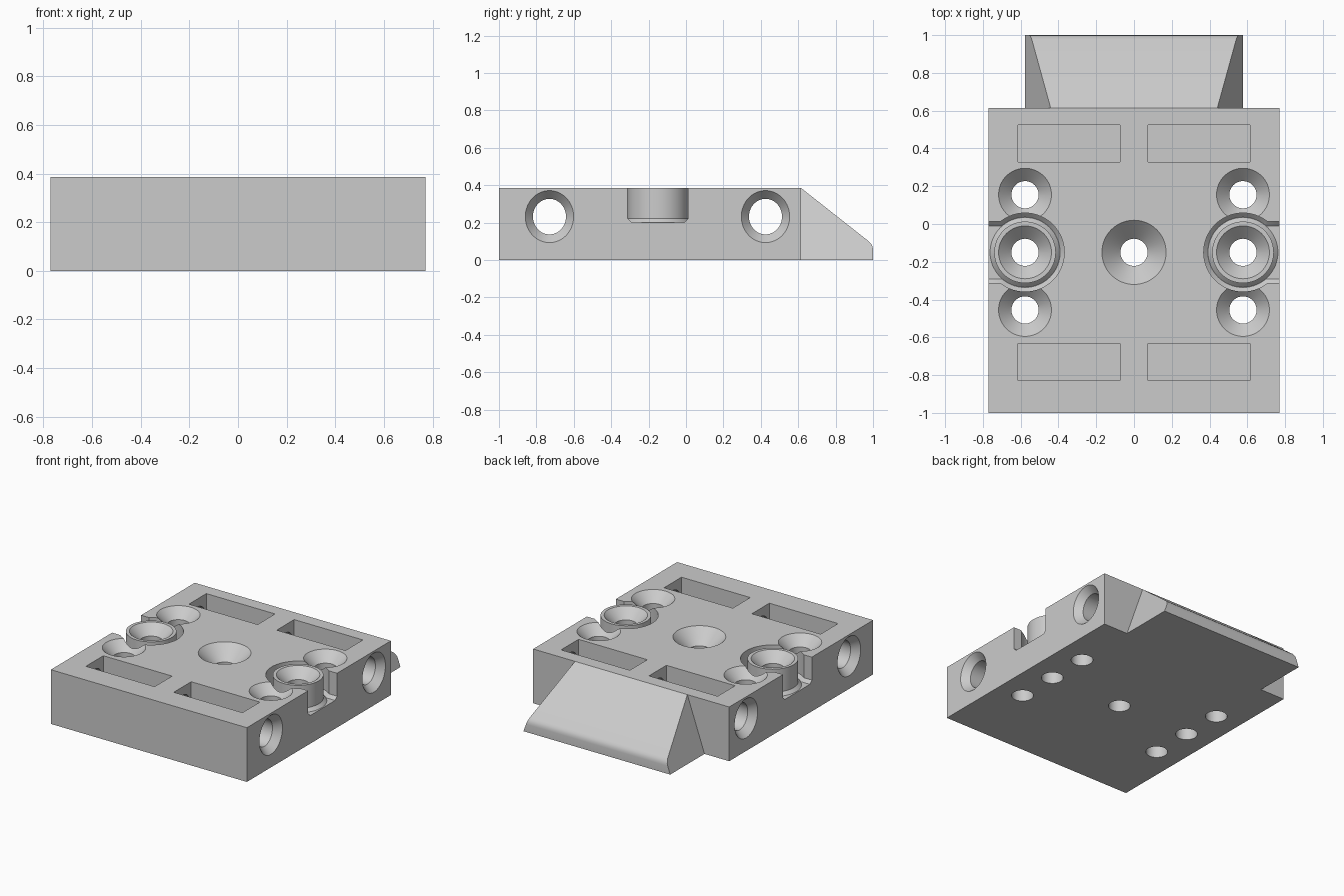
import bpy, bmesh, math
from mathutils import Matrix, Vector

cube = bpy.data.objects.get("Cube")
if cube:
    bpy.data.objects.remove(cube, do_unlink=True)

grey = bpy.data.materials.new("plain grey")
grey.use_nodes = True
grey.diffuse_color = (0.6, 0.6, 0.6, 1)
grey.node_tree.nodes["Principled BSDF"].inputs["Base Color"].default_value = (0.6, 0.6, 0.6, 1)

HALF_W, BACK, TOP = 0.77, 0.615, 0.385
HOLE_R, MID_Y, BOSS_X = 0.072, -0.15, 0.577


def finish(name, bm, matrix=Matrix()):
    bmesh.ops.transform(bm, matrix=matrix, verts=bm.verts)
    bmesh.ops.recalc_face_normals(bm, faces=bm.faces)
    mesh = bpy.data.meshes.new(name)
    bm.to_mesh(mesh)
    bm.free()
    mesh.materials.append(grey)
    obj = bpy.data.objects.new(name, mesh)
    bpy.context.collection.objects.link(obj)
    return obj


def box(name, x0, x1, y0, y1, z0, z1):
    bm = bmesh.new()
    bmesh.ops.create_cube(bm, size=1)
    m = Matrix.Translation(((x0 + x1) / 2, (y0 + y1) / 2, (z0 + z1) / 2))
    return finish(name, bm, m @ Matrix.Diagonal((x1 - x0, y1 - y0, z1 - z0, 1)))


def loft(name, rings, matrix=Matrix()):
    """Join matching rings of points and cap both ends."""
    bm = bmesh.new()
    rows = [[bm.verts.new(p) for p in ring] for ring in rings]
    n = len(rows[0])
    for a, b in zip(rows, rows[1:]):
        for i in range(n):
            j = (i + 1) % n
            bm.faces.new((a[i], a[j], b[j], b[i]))
    bm.faces.new(rows[0])
    bm.faces.new(rows[-1])
    return finish(name, bm, matrix)


def lathe(name, profile, matrix=Matrix(), sides=64):
    turns = [2 * math.pi * i / sides for i in range(sides)]
    return loft(name, [[(r * math.cos(t), r * math.sin(t), z) for t in turns]
                       for r, z in profile], matrix)


def combine(target, tool, operation="DIFFERENCE"):
    mod = target.modifiers.new("cut", "BOOLEAN")
    mod.operation, mod.solver, mod.object = operation, "EXACT", tool
    bpy.context.view_layer.objects.active = target
    bpy.ops.object.modifier_apply(modifier=mod.name)
    bpy.data.objects.remove(tool, do_unlink=True)


def screw_hole(x, y, radius):
    depth = radius - HOLE_R
    profile = [(HOLE_R, -0.1), (HOLE_R, TOP - depth), (radius, TOP), (radius, TOP + 0.1)]
    combine(block, lathe("screw_hole", profile, Matrix.Translation((x, y, 0))))


block = box("mounting_block", -HALF_W, HALF_W, -1, BACK, 0, TOP)

# Ring grooves open to the sides, each holding a round boss
for side in (-1, 1):
    centre = Matrix.Translation((side * BOSS_X, MID_Y, 0))
    combine(block, lathe("groove", [(0.186, 0.2), (0.208, 0.222), (0.208, 0.5)], centre))
    slot = [(-0.14, 0.2), (0.14, 0.2), (0.162, 0.222), (0.162, 0.5), (-0.162, 0.5), (-0.162, 0.222)]
    combine(block, loft("side_slot", [[(side * x, MID_Y + y, z) for y, z in slot]
                                      for x in (0.62, 0.85)]))
    combine(block, lathe("boss", [(0.185, 0.1), (0.185, 0.2), (0.163, 0.222), (0.163, TOP)],
                         centre), "UNION")

# Countersunk screw holes
screw_hole(0, MID_Y, 0.17)
for side in (-1, 1):
    for offset in (-0.305, 0, 0.305):
        screw_hole(side * BOSS_X, MID_Y + offset, 0.14)

# Cross bores with flared mouths, and the pockets that open onto them
for y in (-0.73, 0.425):
    mouth = [(0.095, 0), (0.095, HALF_W - 0.05), (0.139, HALF_W), (0.139, HALF_W + 0.1)]
    profile = [(r, -z) for r, z in reversed(mouth[1:])] + mouth[1:]
    place = (Matrix.Translation((0, y, 0.232)) @ Matrix.Diagonal((1, 0.93, 1, 1))
             @ Matrix.Rotation(math.pi / 2, 4, "Y"))
    combine(block, lathe("cross_bore", profile, place))
    for x in (-0.345, 0.345):
        combine(block, box("pocket", x - 0.27, x + 0.27, y - 0.098, y + 0.098, 0.132, 0.5))

# Sloping tongue at the back, with a rounded tip and tapered sides
outline = [(BACK - 0.01, 0), (1, 0), (1, 0.055), (0.997, 0.072), (0.989, 0.087),
           (0.977, 0.1), (BACK, TOP), (BACK - 0.01, TOP)]
tongue = loft("sloped_tongue", [[(s * (0.576 - 0.35 * z), y, z) for y, z in outline]
                                for s in (-1, 1)])
combine(block, tongue, "UNION")

# Smooth the round surfaces and keep the edges crisp
block.select_set(True)
bpy.context.view_layer.objects.active = block
bpy.ops.object.shade_smooth_by_angle(angle=math.radians(30))
